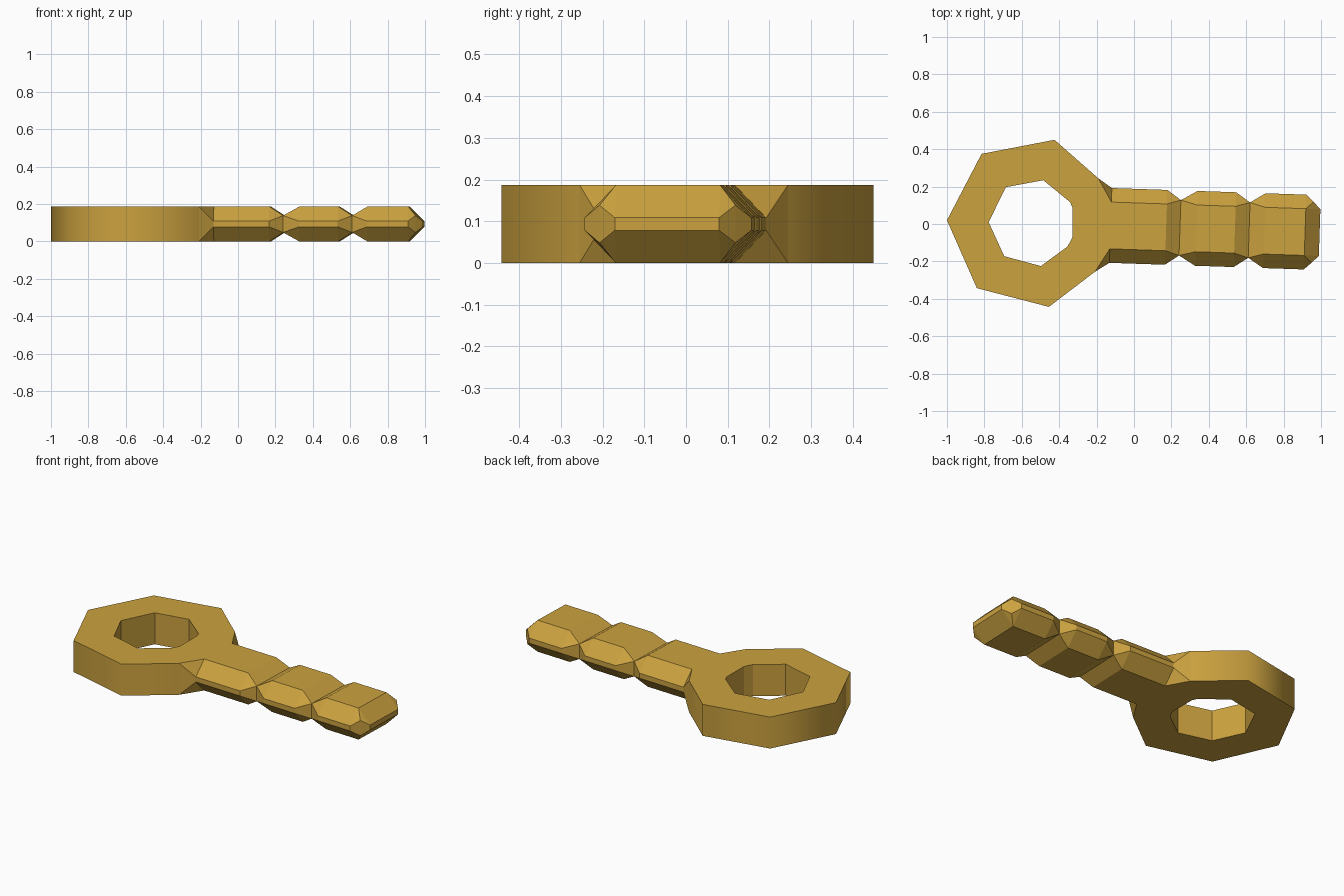
import bpy, bmesh
from mathutils import Matrix, Vector

if "Cube" in bpy.data.objects:
    bpy.data.objects.remove(bpy.data.objects["Cube"])

H = 0.187          # overall thickness
M = H / 2
TILT = -0.034      # slight turn of the handle

gold = bpy.data.materials.new("warm gold")
gold.diffuse_color = (0.60, 0.36, 0.05, 1)
gold.use_nodes = True
gold.node_tree.nodes["Principled BSDF"].inputs["Base Color"].default_value = gold.diffuse_color


def place(x, y):
    """Handle coordinates to world coordinates."""
    return Matrix.Rotation(TILT, 3, 'Z') @ Vector((x, y, 0)) + Vector((0, -0.012, 0))


def finish(bm, name):
    bmesh.ops.remove_doubles(bm, verts=bm.verts, dist=0.0005)
    bmesh.ops.recalc_face_normals(bm, faces=bm.faces)
    me = bpy.data.meshes.new(name)
    bm.to_mesh(me)
    bm.free()
    me.materials.append(gold)
    ob = bpy.data.objects.new(name, me)
    bpy.context.collection.objects.link(ob)
    return ob


# Ring head: seven-sided outline with its handle corner cut off, and an irregular hole
j1, j2 = place(-0.2, 0.25), place(-0.2, -0.25)
outer = [(-1, .02), (-.815, .375), (-.425, .45), (j1.x, j1.y),
         (j2.x, j2.y), (-.455, -.443), (-.84, -.343)]
hole = [(-.777, .01), (-.685, .197), (-.485, .234), (-.342, .117), (-.33, .09),
        (-.33, -.072), (-.355, -.12), (-.498, -.225), (-.694, -.172)]
bm = bmesh.new()
edges = []
for loop in (outer, hole):
    vs = [bm.verts.new((x, y, 0)) for x, y in loop]
    edges += [bm.edges.new((vs[i], vs[i - 1])) for i in range(len(vs))]
bmesh.ops.triangle_fill(bm, edges=edges, use_beauty=True, use_dissolve=False)
ext = bmesh.ops.extrude_face_region(bm, geom=list(bm.faces), use_keep_orig=True)
bmesh.ops.translate(bm, vec=(0, 0, H),
                    verts=[g for g in ext["geom"] if isinstance(g, bmesh.types.BMVert)])
bmesh.ops.recalc_face_normals(bm, faces=bm.faces)
# open the side that joins the handle; soften only the outer rim
joint = []
for f in bm.faces:
    f.normal_update()
    if abs(f.normal.z) < 0.5:
        c = f.calc_center_median()
        if c.x > -0.25:
            joint.append(f)
        f.smooth = f.normal.dot(c - Vector((-.54, 0, M))) > 0
bmesh.ops.delete(bm, geom=joint, context='FACES_ONLY')
finish(bm, "ring_head")


# Handle: convex segments between cross-sections (x, half width, half height)
def body(x):
    return [(x, .125, M), (x, .2, .015)]


def pinch(x):
    return [(x, .148, .045)]


flare = [(-.2, .25, M)]
tip = [(.955, .163, .045), (.993, .125, .015)]
segments = [
    (flare + body(-.125), (-.2, -.125)),
    (body(-.125) + body(.172) + pinch(.246), (-.125, .246)),
    (pinch(.246) + body(.333) + body(.54) + pinch(.616), (.246, .616)),
    (pinch(.616) + body(.697) + body(.915) + tip, (.616,)),
]
bm = bmesh.new()
for pts, open_ends in segments:
    part = bmesh.new()
    for x, w, h in pts:
        for sy in (-1, 1):
            for sz in (-1, 1):
                part.verts.new((x, sy * w, M + sz * h))
    bmesh.ops.convex_hull(part, input=part.verts)
    bmesh.ops.dissolve_limit(part, angle_limit=0.01, verts=part.verts, edges=part.edges)
    inner = [f for f in part.faces
             if any(all(abs(v.co.x - e) < 1e-4 for v in f.verts) for e in open_ends)]
    bmesh.ops.delete(part, geom=inner, context='FACES')
    for v in part.verts:
        p = place(v.co.x, v.co.y)
        v.co.x, v.co.y = p.x, p.y
    tmp = bpy.data.meshes.new("segment")
    part.to_mesh(tmp)
    part.free()
    bm.from_mesh(tmp)
    bpy.data.meshes.remove(tmp)
finish(bm, "handle")
